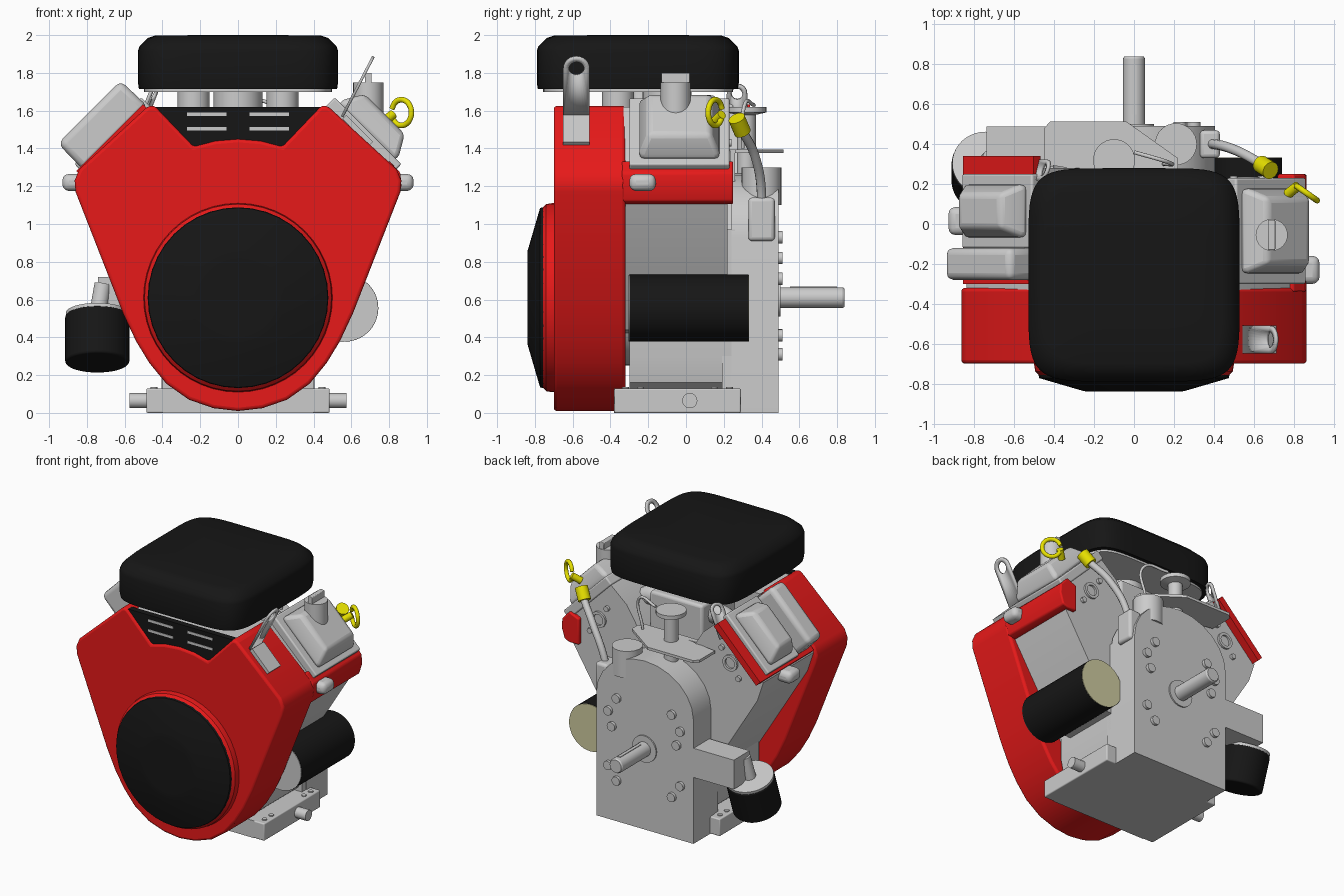
import bpy, bmesh
from math import sin, cos, pi, copysign
from mathutils import Vector as V

if "Cube" in bpy.data.objects:
    bpy.data.objects.remove(bpy.data.objects["Cube"])


def material(name, c):
    m = bpy.data.materials.new(name)
    m.diffuse_color = (*c, 1)
    m.use_nodes = True
    m.node_tree.nodes["Principled BSDF"].inputs["Base Color"].default_value = m.diffuse_color
    return m


RED = material("red", (0.8, 0.01, 0.01))
BLACK = material("black", (0.008, 0.008, 0.008))
YELLOW = material("yellow", (0.8, 0.75, 0.0))
CREAM = material("cream", (0.62, 0.6, 0.35))


def loft(name, rings, mat=None, bevel=0, cap=True, thick=0):
    """Skin through rings of equally many points."""
    bm = bmesh.new()
    vs = [[bm.verts.new(p) for p in r] for r in rings]
    n = len(rings[0])
    for a, b in zip(vs, vs[1:]):
        for i in range(n):
            bm.faces.new((a[i], a[(i + 1) % n], b[(i + 1) % n], b[i]))
    if cap:
        bm.faces.new(vs[0])
        bm.faces.new(vs[-1])
    bmesh.ops.recalc_face_normals(bm, faces=bm.faces)
    me = bpy.data.meshes.new(name)
    bm.to_mesh(me)
    bm.free()
    ob = bpy.data.objects.new(name, me)
    bpy.context.collection.objects.link(ob)
    if mat:
        me.materials.append(mat)
    if thick:
        s = ob.modifiers.new("thickness", 'SOLIDIFY')
        s.thickness, s.offset = thick, 0
    if bevel:
        b = ob.modifiers.new("bevel", 'BEVEL')
        b.width, b.segments = bevel, 3
    return ob


def prism(name, pts, y0, y1, mat=None, bevel=0):
    return loft(name, [[(x, y, z) for x, z in pts] for y in (y0, y1)], mat, bevel)


def box(name, x0, x1, y0, y1, z0, z1, mat=None, bevel=0):
    return prism(name, [(x0, z0), (x1, z0), (x1, z1), (x0, z1)], y0, y1, mat, bevel)


def cyl(name, p, q, radii, mat=None, n=32, bevel=0):
    """Round part from p to q; radii is a number or list of (fraction, radius)."""
    p, q = V(p), V(q)
    if not isinstance(radii, list):
        radii = [(0, radii), (1, radii)]
    rot = (q - p).to_track_quat('Z', 'Y')
    return loft(name, [[p.lerp(q, t) + rot @ V((r * cos(2 * pi * i / n), r * sin(2 * pi * i / n), 0))
                        for i in range(n)] for t, r in radii], mat, bevel)


def tube(name, pts, r, mat=None):
    cu = bpy.data.curves.new(name, 'CURVE')
    cu.dimensions, cu.bevel_depth, cu.bevel_resolution, cu.use_fill_caps = '3D', r, 3, True
    s = cu.splines.new('BEZIER')
    s.bezier_points.add(len(pts) - 1)
    for b, p in zip(s.bezier_points, pts):
        b.co, b.handle_left_type, b.handle_right_type = p, 'AUTO', 'AUTO'
    ob = bpy.data.objects.new(name, cu)
    bpy.context.collection.objects.link(ob)
    if mat:
        cu.materials.append(mat)


def bank(side, u, y, n):
    """Point on a 45 degree cylinder bank: u up the slope, n outward."""
    return (side * (0.66 + 0.707 * (n - u)), y, 1.465 + 0.707 * (n + u))


def bank_part(name, side, yc, sections, mat=None, bevel=0, uc=0):
    """Sections are (half slope length, half depth, height)."""
    return loft(name, [[bank(side, uc + a * hu, yc + b * hy, n) for a, b in
                        ((-1, -1), (1, -1), (1, 1), (-1, 1))] for hu, hy, n in sections], mat, bevel)


def mirrored(half):
    return half + [(-x, z) for x, z in reversed(half) if x > 0]


def eye_tab(name, centre, down, across, r, length, hole):
    """Plate with a round end and a hole."""
    c, d, a = V(centre), V(down).normalized(), V(across).normalized()
    ang = [2 * pi * i / 24 for i in range(24)]
    inner = [c + a * hole * cos(t) - d * hole * sin(t) for t in ang]
    outer = [c + a * r * max(-1, min(1, cos(t) * (1 if sin(t) > -.01 else 1.1)))
             + d * (length if sin(t) < -.01 else -r * sin(t)) for t in ang]
    loft(name, [inner, outer], cap=False, thick=0.015)


# Red blower shroud with raised ring and black fan screen
shroud = mirrored([(0, .01), (.13, .025), (.26, .07), (.38, .155), (.47, .265), (.54, .38), (.61, .53),
                   (.86, 1.17), (.865, 1.23), (.84, 1.29), (.475, 1.625), (.44, 1.625),
                   (.235, 1.41), (.12, 1.44), (0, 1.45)])
prism("blower_shroud", shroud, -.70, -.32, RED, .022)
cyl("shroud_ring", (0, -.66, .61), (0, -.76, .61), [(0, .5), (.5, .5), (.8, .495), (1, .475)], RED, 48)
cyl("fan_screen", (0, -.75, .61), (0, -.84, .61), [(0, .48), (.25, .475), (.98, .25), (1, .2)], BLACK, 40)
prism("shroud_skirt", [(.80, 1.105), (.84, 1.12), (.865, 1.2), (.86, 1.27), (.80, 1.335), (.72, 1.3), (.72, 1.105)],
      -.34, .25, RED, .01)
bank_part("left_shroud_plate", -1, .02, [(.25, .32, -.04), (.25, .32, .008)], RED, uc=-.02)

# Black grille in the shroud notch
prism("grille", mirrored([(.24, 1.405), (.44, 1.62)]), -.685, -.64, BLACK)
prism("grille_backing", mirrored([(.22, 1.36), (.43, 1.6)]), -.64, -.27)
for s in (-1, 1):
    for z, w in ((1.58, .21), (1.505, .21)):
        box("grille_slot", s * .06, s * (.06 + w), -.688, -.68, z - .009, z + .009)

# Crankcase, rear cover, feet and studs
prism("crankcase", mirrored([(.3, .1), (.37, .16), (.40, .3), (.40, .9), (.2, 1.15)]), -.30, .25)
cyl("fan_housing_neck", (0, -.35, .61), (0, -.28, .61), .36)
arch = [(.405, 0), (.405, .93)] + [(.405 * cos(t * pi / 12), .93 + .34 * sin(t * pi / 12)) for t in range(1, 7)]
arch[-1] = (0, 1.27)
prism("rear_cover", mirrored(arch), .24, .49)
prism("rear_cover_flange", mirrored([(.4, 0), (.4, .97)]), .19, .26)
box("base_plate", -.40, .40, -.38, .49, 0, .13)
for s in (-1, 1):
    prism("mounting_foot", [(s * .35, 0), (s * .485, 0), (s * .485, .13), (s * .35, .13)], -.38, .29, bevel=.008)
    cyl("drain_plug", (s * .45, .02, .065), (s * .575, .02, .065), .04)
    for y in (-.32, -.24, .15, .23):
        cyl("foot_bolt", (s * .445, y, -.0), (s * .445, y, .137), .018, n=12)
    for x, z in ((.30, .82), (.23, .93), (.27, .71), (.30, .41), (.23, .31)):
        cyl("cover_bolt", (s * x, .48, z), (s * x, .512, z), [(0, .033), (.99, .033), (1, .018)], n=16)
cyl("shaft_seal", (0, .48, .61), (0, .50, .61), .1)
cyl("output_shaft", (0, .48, .61), (0, .84, .61), [(0, .055), (.97, .055), (1, .048)], n=24)
box("shaft_key", -.012, .012, .55, .8, .64, .668)

# V cylinder banks
for s, dy in ((1, 0), (-1, .06)):
    prism("cylinder_bank", [(s * x, z) for x, z in ((.2, .4), (.38, .44), (.79, 1.1), (.84, 1.25), (.82, 1.29),
                                                    (.48, 1.62), (.34, 1.5), (.12, 1.15))], -.33, .22 + dy)
    cyl("bank_core_hole", (s * .57, .21 + dy, 1.33), (s * .57, .235 + dy, 1.33),
        [(0, .06), (1, .06), (1, .04), (.2, .04)])
    for u in (-.1, .1):
        cyl("head_bolt", (s * (.57 + u * .7), .21 + dy, 1.33 - u), (s * (.57 + u * .7), .24 + dy, 1.33 - u), .02, n=12)

# Valve covers, left breather box and right filler cap
for s, yc, hy in ((1, -.035, .265), (-1, .065, .185)):
    bank_part("valve_cover_flange", s, yc, [(.25, hy, -.03), (.25, hy, .04)], bevel=.01)
    bank_part("valve_cover", s, yc, [(.215, hy - .05, .03), (.205, hy - .055, .07), (.15, hy - .1, .165)], bevel=.025)
bank_part("breather_box", -1, -.20, [(.24, .08, -.02), (.235, .08, .18)], bevel=.035)
cyl("filler_cap", (.69, -.055, 1.52), (.69, -.055, 1.75), .08)
box("filler_cap_grip", .672, .708, -.13, .02, 1.74, 1.80, bevel=.005)

# Spark plug caps on both sides
for s, y in ((1, -.23), (-1, .015)):
    box("plug_cap", s * .80, s * .93, y - .07, y + .07, 1.175, 1.265, bevel=.035)

# Air cleaner on its intake posts


def squircle(k, z, e=6, n=64):
    f = lambda v: copysign(abs(v) ** (2 / e), v)
    return [(.53 * k * f(cos(2 * pi * i / n)), -.255 + .535 * k * f(sin(2 * pi * i / n)), z) for i in range(n)]


loft("air_cleaner", [squircle(k, z) for k, z in
                     ((.99, 1.715), (1, 1.75), (1, 1.915), (.985, 1.94), (.9, 1.985), (.83, 1.997), (.4, 2.0))], BLACK)
loft("air_cleaner_base", [squircle(k, z) for k, z in ((.94, 1.70), (.94, 1.72))])
for s in (-1, 1):
    cyl("intake_post", (s * .235, -.36, 1.55), (s * .235, -.36, 1.72), .085)
box("carburettor", -.22, .22, -.28, .12, 1.1, 1.6, bevel=.02)
for s in (-1, 1):
    tube("intake_runner", [(s * .1, -.02, 1.45), (s * .28, -.02, 1.5), (s * .42, -.02, 1.42)], .07)
cyl("carburettor_throat", (0, -.1, 1.55), (0, -.1, 1.72), .13)

# Governor post and control bracket behind the carburettor
cyl("governor_post", (-.1, .32, 1.2), (-.1, .32, 1.62), [(0, .05), (.9, .05), (.93, .105), (1, .105)])
plan = [(-.45, .30), (-.45, .48), (-.42, .515), (-.04, .515), (.22, .33), (.22, .26), (-.2, .26)]
loft("control_bracket", [[(x, y, z) for x, y in plan] for z in (1.375, 1.395)])
box("bracket_leg", -.3, .2, .22, .26, 1.15, 1.395)
cyl("rear_boss", (.21, .40, 1.1), (.21, .40, 1.3), .105)
tube("throttle_link", [(.15, .3, 1.4), (.17, .31, 1.63), (.0, .36, 1.63)], .01)

# Lifting eyes
eye_tab("front_lifting_eye", (.685, -.58, 1.825), (-.13, 0, -.25), (0, 1, 0), .07, .29, .04)
bank_part("lifting_eye_foot", 1, -.58, [(.1, .07, -.01), (.1, .07, .018)], uc=.04)
eye_tab("rear_lifting_eye", (-.45, .27, 1.69), (-.1, 0, -.25), (.3, .9, 0), .055, .2, .032)

# Starter motor
cyl("starter_motor", (.565, -.30, .555), (.565, .33, .555), .178, BLACK, 40)
cyl("starter_front_cap", (.565, -.305, .555), (.565, -.29, .555), .176, None, 40)
cyl("starter_rear_cap", (.565, .32, .555), (.565, .334, .555), .176, CREAM, 40)
box("starter_mount", .36, .5, -.2, .24, .42, .66)

# Oil filter on its arm
box("filter_arm", -.74, -.38, .30, .488, .50, .72)
cyl("oil_filter", (-.745, .30, .515), (-.745, .215, .265), .17, BLACK, 40, .012)
cyl("filter_plate", (-.745, .305, .53), (-.745, .298, .509), .166, None, 40)
cyl("filter_neck", (-.745, .30, .51), (-.715, .33, .68), .045)

# Dipstick tube with yellow cap, and yellow pull ring
tube("dipstick_tube", [(.37, .385, .93), (.40, .40, 1.15), (.52, .365, 1.36), (.65, .295, 1.5)], .025)
box("dipstick_boss", .33, .43, .33, .47, .91, 1.14, bevel=.02)
cyl("dipstick_cap", (.635, .30, 1.485), (.685, .268, 1.56), .045, YELLOW, 20)
tube("pull_ring", [(.865 + .062 * cos(t) * .85, .155 - .062 * cos(t) * .6, 1.59 + .068 * sin(t))
                   for t in [pi * (-.85 + 1.75 * i / 10) for i in range(11)]], .015, YELLOW)
cyl("pull_ring_stem", (.77, .15, 1.54), (.82, .19, 1.58), .025, YELLOW, 16)

# Smooth shading with sharp edges kept
for ob in bpy.context.collection.objects:
    if ob.type == 'MESH':
        ob.select_set(True)
        bpy.context.view_layer.objects.active = ob
bpy.ops.object.shade_smooth_by_angle(angle=0.55)
